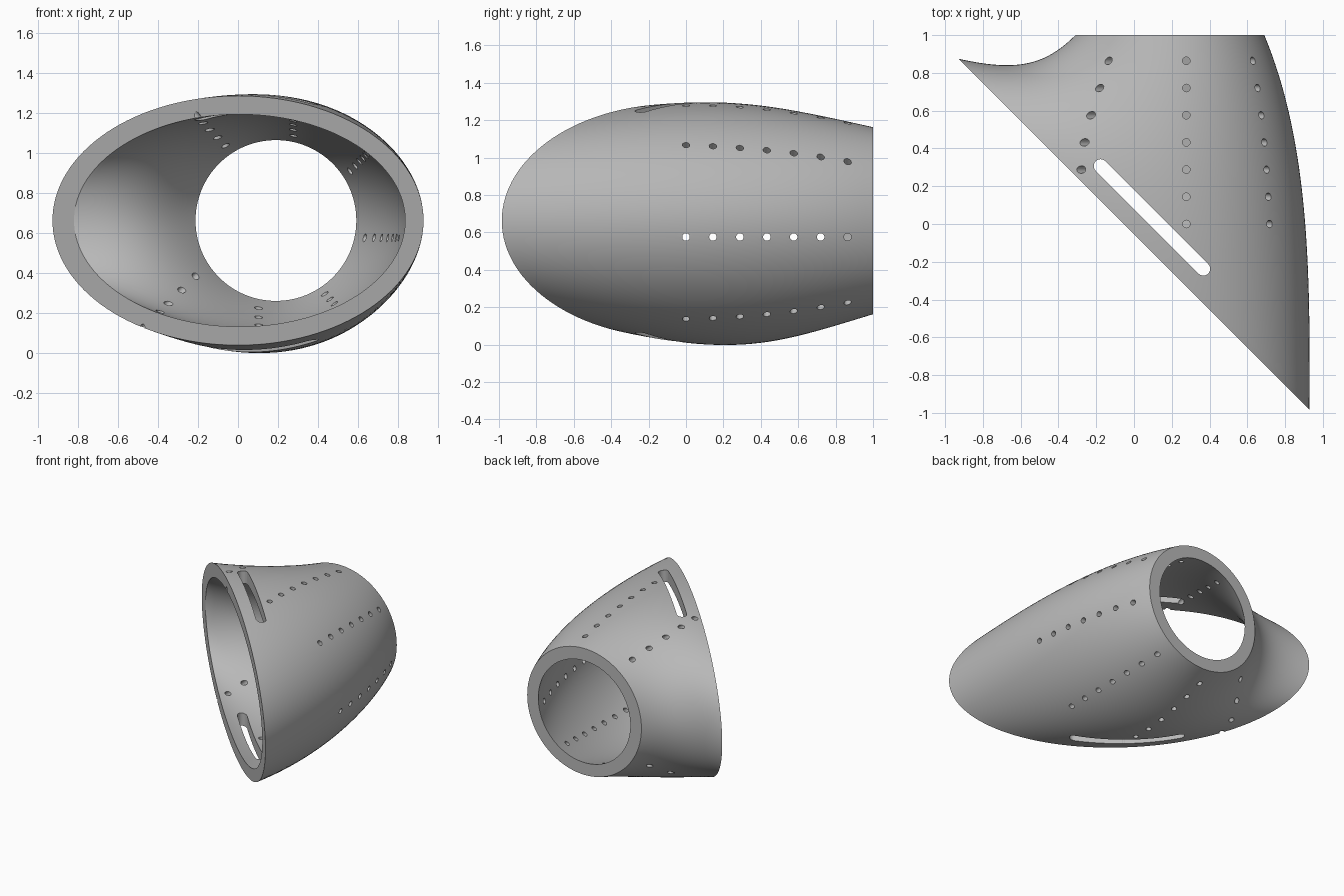
import bpy, bmesh, math
from mathutils import Vector, Matrix

cube = bpy.data.objects.get("Cube")
if cube:
    bpy.data.objects.remove(cube, do_unlink=True)

grey = bpy.data.materials.new("plain_grey")
grey.use_nodes = True
colour = (0.48, 0.48, 0.48, 1)
grey.diffuse_color = colour
grey.node_tree.nodes["Principled BSDF"].inputs["Base Color"].default_value = colour

AROUND, ALONG = 128, 36
MID_Z = 0.6625


def blend(c, s, right, left, top, bottom):
    """Mix the four side values of a tangent around the section."""
    middle = (Vector(right) + Vector(left)) / 2
    out = middle + c * (Vector(right) - Vector(left)) / 2
    out.z = s * s * (top if s > 0 else bottom)
    return out


def surface_point(a, t, mouth_x, mouth_z, shift, radius):
    """Curve from the slanted oval mouth to the round back opening."""
    c, s = math.cos(a), math.sin(a)
    p0 = Vector((shift + mouth_x * c, -0.055 - shift - mouth_x * c, MID_Z + mouth_z * s))
    p1 = Vector((0.19 + radius * c, 1, MID_Z + radius * s))
    d0 = blend(c, s, (0, 2, 0), (0.9, -0.2, 0), 0.10, -0.30)
    d1 = blend(c, s, (-0.75, 1.8, 0), (0.5, 0.5, 0), -0.26, 0.35)
    u = 1 - t
    return (p0 * (1 + 2 * t) * u * u + d0 * t * u * u
            + p1 * t * t * (3 - 2 * t) - d1 * t * t * u)


def make_object(name, bm):
    bmesh.ops.recalc_face_normals(bm, faces=bm.faces)
    mesh = bpy.data.meshes.new(name)
    bm.to_mesh(mesh)
    bm.free()
    obj = bpy.data.objects.new(name, mesh)
    bpy.context.collection.objects.link(obj)
    mesh.materials.append(grey)
    return obj


# Hollow flared sleeve: outer wall forwards, inner wall back, closed by the rims
bm = bmesh.new()
outer = (0.93, 0.625, 0, 0.5)
inner = (0.83, 0.532, 0.008, 0.403)
steps = [i / ALONG for i in range(ALONG + 1)]
loops = []
for shape, ts in ((outer, steps), (inner, steps[::-1])):
    for t in ts:
        loops.append([bm.verts.new(surface_point(math.tau * k / AROUND, t, *shape))
                      for k in range(AROUND)])
for i, ring in enumerate(loops):
    after = loops[(i + 1) % len(loops)]
    for k in range(AROUND):
        n = (k + 1) % AROUND
        bm.faces.new((ring[k], ring[n], after[n], after[k]))
sleeve = make_object("sleeve", bm)

# Drills: rows of holes, each row offset sideways from the sleeve axis
bm = bmesh.new()
for row in range(8):
    if row == 4:
        continue
    a = row * math.pi / 4
    out = Vector((math.cos(a), 0, math.sin(a)))
    side = Vector((math.sin(a), 0, -math.cos(a)))
    turn = out.to_track_quat('Z', 'Y').to_matrix().to_4x4()
    for k in range(7):
        place = Vector((0.19, 0.144 * k, MID_Z)) + side * 0.087 + out * 0.62
        bmesh.ops.create_cone(bm, cap_ends=True, segments=20, radius1=0.02, radius2=0.02,
                              depth=0.68, matrix=Matrix.Translation(place) @ turn)

# Round-ended slot cutters beside the mouth, above and below
along = Vector((1, -1, 0)).normalized()
across = Vector((1, 1, 0)).normalized()
for z in (0.1, 1.2):
    profile = []
    for end in (1, -1):
        for k in range(13):
            a = math.pi * (k / 12 - 0.5)
            profile.append(end * (along * (0.385 + 0.036 * math.cos(a))
                                  + across * 0.036 * math.sin(a)))
    base = bm.faces.new([bm.verts.new(p + Vector((0.095, 0.035, z - 0.2))) for p in profile])
    moved = bmesh.ops.extrude_face_region(bm, geom=[base], use_keep_orig=True)["geom"]
    bmesh.ops.translate(bm, vec=(0, 0, 0.4),
                        verts=[v for v in moved if isinstance(v, bmesh.types.BMVert)])
cutter = make_object("hole_cutter", bm)
cutter.hide_render = True

# Cut the holes and slots
cut = sleeve.modifiers.new("holes", 'BOOLEAN')
cut.operation = 'DIFFERENCE'
cut.solver = 'EXACT'
cut.use_self = True
cut.object = cutter
bpy.ops.object.select_all(action='DESELECT')
sleeve.select_set(True)
bpy.context.view_layer.objects.active = sleeve
bpy.ops.object.modifier_apply(modifier=cut.name)
bpy.data.objects.remove(cutter, do_unlink=True)

bpy.ops.object.shade_smooth_by_angle(angle=math.radians(30))
